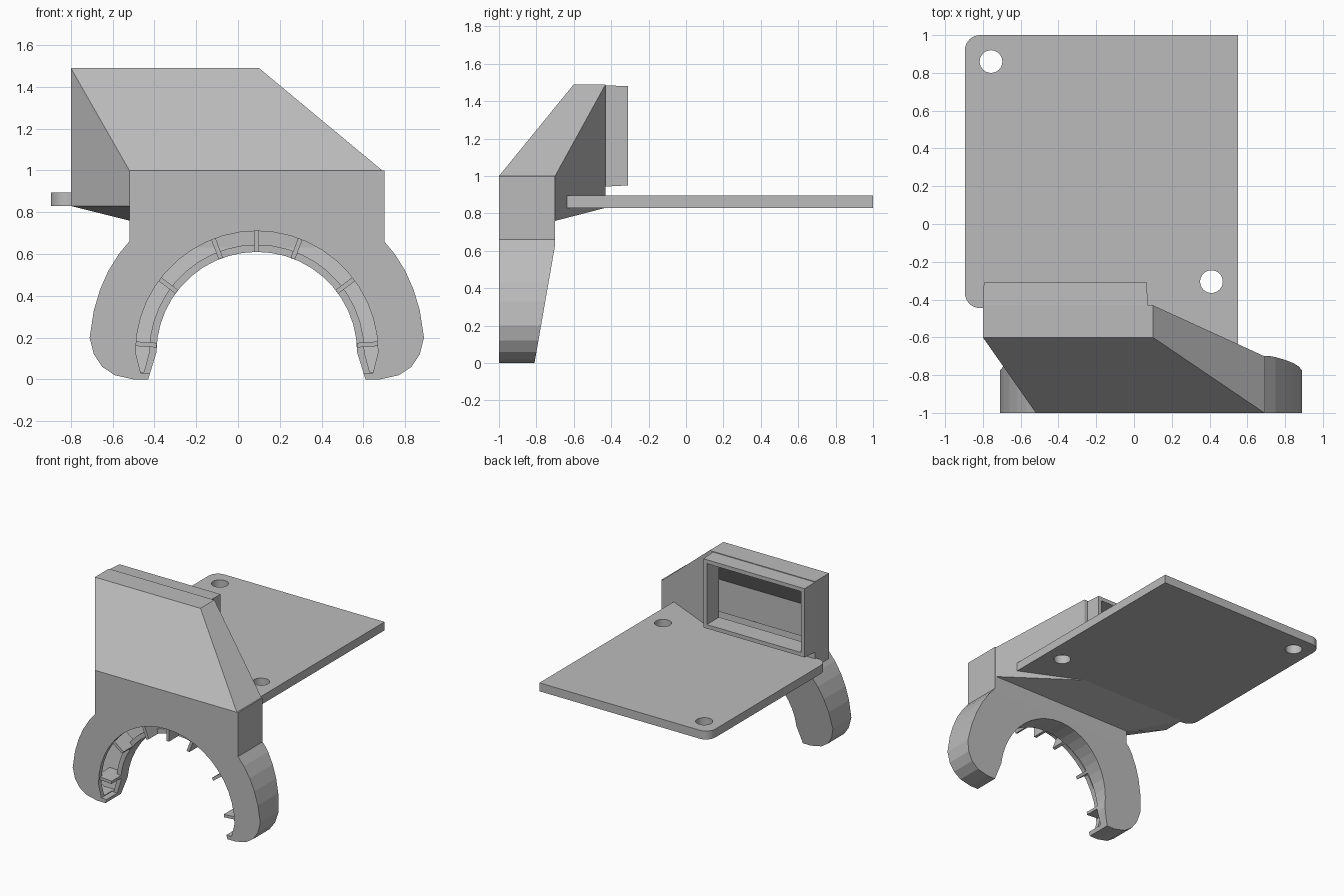
import bpy, bmesh, math
from mathutils import Matrix, Vector

if "Cube" in bpy.data.objects:
    bpy.data.objects.remove(bpy.data.objects["Cube"])

grey = bpy.data.materials.new("plain_grey")
grey.use_nodes = True
colour = (0.5, 0.5, 0.5, 1)
grey.diffuse_color = colour
grey.node_tree.nodes["Principled BSDF"].inputs["Base Color"].default_value = colour

CX, CZ = 0.09, 0.13      # centre of the ring opening
WALL = 0.035


def finish(bm, name):
    bmesh.ops.recalc_face_normals(bm, faces=bm.faces)
    mesh = bpy.data.meshes.new(name)
    bm.to_mesh(mesh)
    bm.free()
    mesh.materials.append(grey)
    obj = bpy.data.objects.new(name, mesh)
    bpy.context.collection.objects.link(obj)
    return obj


def prism(name, points, axis, lo, hi):
    """Extrude a 2D outline along x, y or z."""
    def place(a, b, d):
        return {"x": (d, a, b), "y": (a, d, b), "z": (a, b, d)}[axis]
    bm = bmesh.new()
    face = bm.faces.new([bm.verts.new(place(a, b, lo)) for a, b in points])
    new = bmesh.ops.extrude_face_region(bm, geom=[face])["geom"]
    shift = Vector(place(0, 0, hi - lo))
    bmesh.ops.translate(bm, vec=shift, verts=[v for v in new if isinstance(v, bmesh.types.BMVert)])
    return finish(bm, name)


def hull(name, points):
    bm = bmesh.new()
    for p in points:
        bm.verts.new(p)
    out = bmesh.ops.convex_hull(bm, input=bm.verts)
    inside = [v for v in out["geom_interior"] if isinstance(v, bmesh.types.BMVert)]
    bmesh.ops.delete(bm, geom=inside, context="VERTS")
    bmesh.ops.dissolve_limit(bm, angle_limit=0.01, verts=bm.verts, edges=bm.edges)
    return finish(bm, name)


def box(name, x, y, z):
    return hull(name, [(a, b, c) for a in x for b in y for c in z])


def boolean(target, tool, operation):
    mod = target.modifiers.new("cut", "BOOLEAN")
    mod.operation, mod.solver, mod.object = operation, "EXACT", tool
    graph = bpy.context.evaluated_depsgraph_get()
    mesh = bpy.data.meshes.new_from_object(target.evaluated_get(graph))
    target.modifiers.clear()
    target.data = mesh
    bpy.data.objects.remove(tool)


def opening(radius, foot, bottom):
    """Horseshoe opening, from left foot over the top to right foot."""
    arc = [(CX - radius * math.cos(math.pi * i / 22), CZ + radius * math.sin(math.pi * i / 22))
           for i in range(23)]
    return [(CX - foot, bottom)] + arc + [(CX + foot, bottom)]


def horseshoe(inset, radius, foot, top):
    side = [(-0.52, 0.66), (-0.57, 0.6), (-0.62, 0.52), (-0.66, 0.43), (-0.69, 0.33), (-0.71, 0.2),
            (-0.69, 0.12), (-0.65, 0.06), (-0.59, 0.02), (-0.5, 0)]
    left = [(-0.52 + inset, top)] + [(x + inset, max(z, inset)) for x, z in side]
    right = [(2 * CX - x, z) for x, z in reversed(left)]
    return left + opening(radius, foot, inset) + right


def ring_body(name, inset, radius, foot, top):
    """Horseshoe block whose back leans forward towards the feet."""
    body = prism(name, horseshoe(inset, radius, foot, top), "y", -1 + inset, -0.6)
    back = -0.7 - inset
    side = [(-1.2, -0.2), (back - 0.145, -0.2), (back, 0.63), (back, 1.3), (-1.2, 1.3)]
    boolean(body, prism("side_limit", side, "x", -2, 2), "INTERSECT")
    return body


# Outer shell: horseshoe, slanted duct and rear socket
shell = ring_body("air_duct", 0, 0.48, 0.52, 1.0)
boolean(shell, hull("duct_outer", [
    (-0.52, -1, 1), (0.69, -1, 1), (0.69, -0.7, 1),
    (-0.52, -1, 0.83), (0.69, -1, 0.83), (0.69, -0.7, 0.76), (-0.52, -0.7, 0.76),
    (-0.8, -0.6, 1.49), (0.1, -0.6, 1.49), (0.1, -0.43, 1.49), (-0.8, -0.43, 1.49),
    (-0.8, -0.6, 0.83), (-0.8, -0.43, 0.83), (0.1, -0.43, 0.83), (0.55, -0.635, 0.83)]), "UNION")
boolean(shell, hull("socket_outer", [
    (x, y, z) for y, x0, x1, z0, z1 in ((-0.5, -0.8, 0.075, 0.94, 1.488), (-0.31, -0.795, 0.068, 0.95, 1.48))
    for x in (x0, x1) for z in (z0, z1)]), "UNION")

# Hollow inside, from the socket down into the horseshoe
boolean(shell, box("socket_hole", (-0.765, 0.04), (-0.5, -0.2), (0.98, 1.45)), "DIFFERENCE")
boolean(shell, hull("duct_hollow", [
    (x, y, z) for x in (-0.485, 0.655) for y in (-0.965, -0.735) for z in (0.87, 0.985)] + [
    (x, y, z) for x in (-0.765, 0.06) for y, z in
    ((-0.59, 1.45), (-0.46, 1.45), (-0.59, 0.94), (-0.46, 0.94))]), "DIFFERENCE")
boolean(shell, ring_body("ring_hollow", WALL, 0.515, 0.54, 0.93), "DIFFERENCE")

# Air slot around the front of the opening
boolean(shell, prism("slot", opening(0.58, 0.555, 0.03), "y", -1.1, -0.87), "DIFFERENCE")

# Guide vanes across the slot
for i, angle in enumerate((4, 37, 69, 90, 111, 143, 176)):
    vane = box(f"guide_vane_{i + 1}", (0.48, 0.61), (-0.985, -0.82), (-0.011, 0.011))
    vane.data.transform(Matrix.Translation((CX, 0, CZ)) @ Matrix.Rotation(-math.radians(angle), 4, "Y"))


# Mounting plate with two rounded corners and two screw holes
def circle(x, y, r, start, end, n):
    return [(x + r * math.cos(math.radians(start + (end - start) * i / n)),
             y + r * math.sin(math.radians(start + (end - start) * i / n))) for i in range(n + 1)]


outline = ([(0.55, -0.635), (0.55, 1)] + circle(-0.815, 0.92, 0.08, 90, 180, 8)
           + circle(-0.815, -0.365, 0.08, 180, 270, 8) + [(-0.5, -0.445), (-0.5, -0.635)])
plate = prism("mounting_plate", outline, "z", 0.83, 0.895)
for x, y in ((-0.757, 0.86), (0.41, -0.305)):
    boolean(plate, prism("screw_hole", circle(x, y, 0.06, 0, 348.75, 31), "z", 0.7, 1), "DIFFERENCE")
